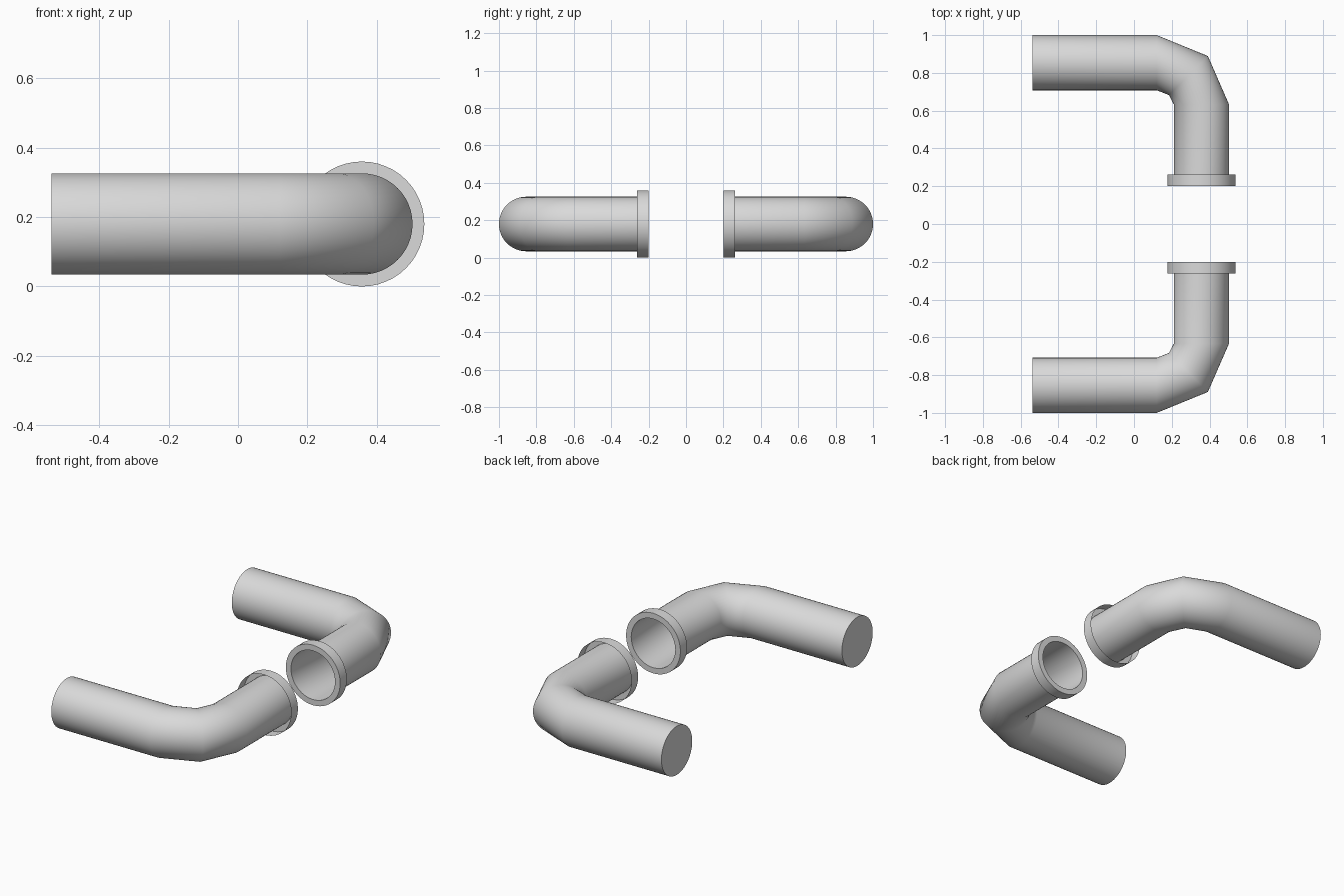
import bpy, bmesh, math
from mathutils import Vector

if "Cube" in bpy.data.objects:
    bpy.data.objects.remove(bpy.data.objects["Cube"], do_unlink=True)

SEGMENTS = 48
AXIS_Z = 0.18
PIPE_R, FLANGE_R = 0.146, 0.18
LEG_X, ARM_Y = 0.357, 0.854
MOUTH_Y, COLLAR_Y = 0.2, 0.263

grey = bpy.data.materials.new("plain_grey")
grey.use_nodes = True
colour = (0.7, 0.7, 0.7, 1)
grey.diffuse_color = colour
grey.node_tree.nodes["Principled BSDF"].inputs["Base Color"].default_value = colour


def ring(bm, x, y, heading, radius, side):
    """Circle of vertices across a heading measured in plan from +x."""
    a = math.radians(heading)
    across = Vector((-math.sin(a), math.cos(a), 0))
    verts = []
    for i in range(SEGMENTS):
        t = math.tau * i / SEGMENTS
        p = Vector((x, y, AXIS_Z)) + radius * (across * math.cos(t) + Vector((0, 0, math.sin(t))))
        verts.append(bm.verts.new((p.x, p.y * side, p.z)))
    return verts


def sweep(name, stations, side, cap_start=False):
    """Join a run of circles into one surface, optionally closing its start."""
    bm = bmesh.new()
    rings = [ring(bm, *s, side) for s in stations]
    for a, b in zip(rings, rings[1:]):
        for i in range(SEGMENTS):
            j = (i + 1) % SEGMENTS
            bm.faces.new((a[i], a[j], b[j], b[i]))
    if cap_start:
        bm.faces.new(rings[0])
    bmesh.ops.recalc_face_normals(bm, faces=bm.faces)
    mesh = bpy.data.meshes.new(name)
    bm.to_mesh(mesh)
    bm.free()
    mesh.materials.append(grey)
    obj = bpy.data.objects.new(name, mesh)
    bpy.context.collection.objects.link(obj)
    bpy.ops.object.select_all(action="DESELECT")
    obj.select_set(True)
    bpy.context.view_layer.objects.active = obj
    bpy.ops.object.shade_smooth_by_angle(angle=math.radians(55))


# Elbow pipe: closed arm end, two-step bend, open mouth
pipe_path = [
    (-0.537, ARM_Y, 0, PIPE_R),
    (0.12, ARM_Y, 0, PIPE_R),
    (0.288, 0.786, -45, PIPE_R),
    (LEG_X, 0.633, -90, PIPE_R),
    (LEG_X, MOUTH_Y, -90, PIPE_R),
]

# Collar: flat lip around the mouth with a rim folded back over the pipe
flange_path = [
    (LEG_X, MOUTH_Y, -90, PIPE_R),
    (LEG_X, MOUTH_Y, -90, FLANGE_R),
    (LEG_X, COLLAR_Y, -90, FLANGE_R),
]

for label, side in (("front", -1), ("back", 1)):
    sweep(label + "_elbow_pipe", pipe_path, side, cap_start=True)
    sweep(label + "_pipe_flange", flange_path, side)
